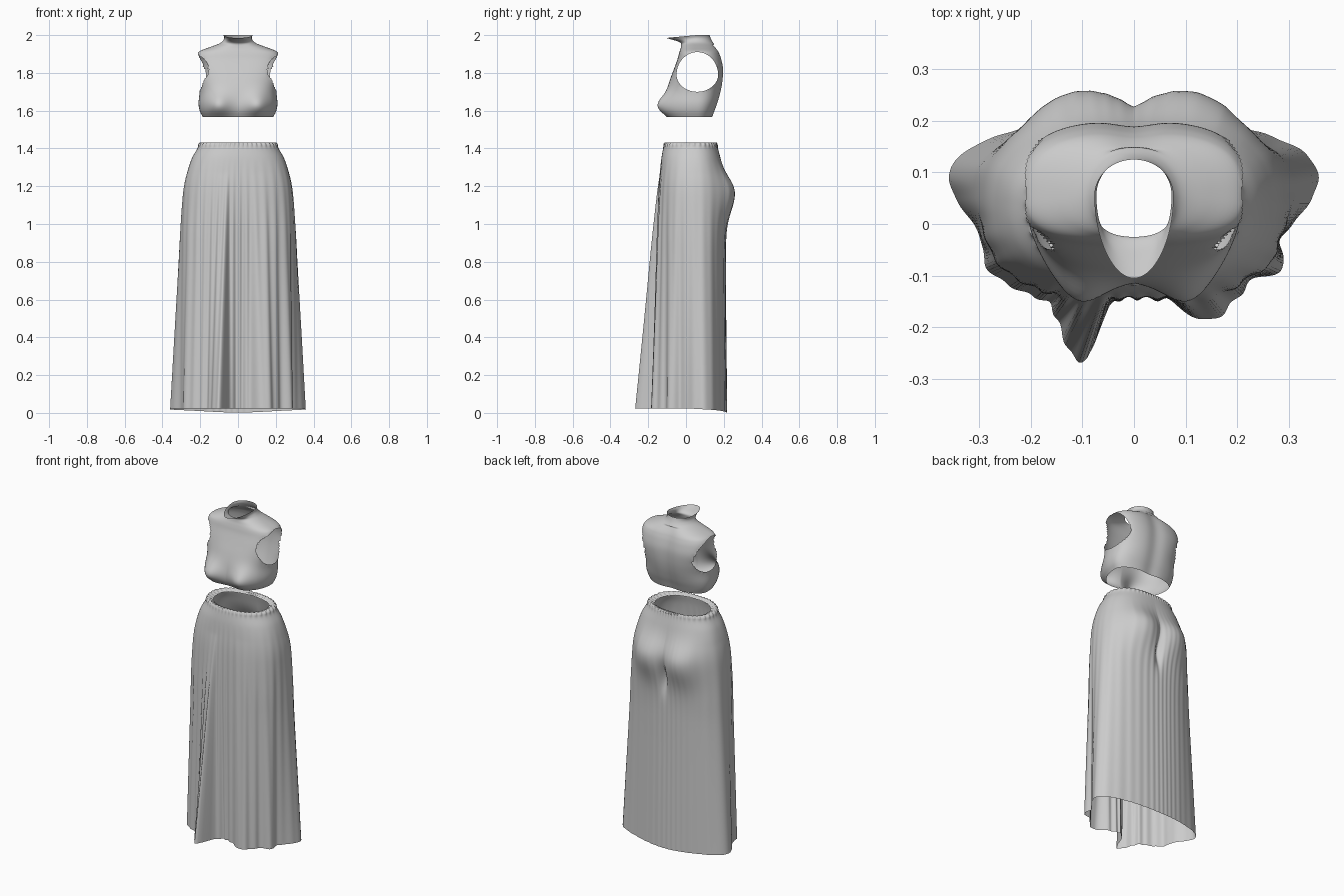
import bpy, bmesh, math
from math import cos, sin, pi, exp, atan2, hypot

if "Cube" in bpy.data.objects:
    bpy.data.objects.remove(bpy.data.objects["Cube"])

fabric = bpy.data.materials.new("light_grey_fabric")
fabric.diffuse_color = (0.6, 0.6, 0.6, 1)
fabric.use_nodes = True
fabric.node_tree.nodes["Principled BSDF"].inputs["Base Color"].default_value = fabric.diffuse_color


def curve(xs, ys, x):
    """Smooth interpolation through the points (xs, ys)."""
    n = len(xs)
    i = max(k for k in range(n - 1) if xs[k] <= x or k == 0)

    def slope(k):
        a, b = max(k - 1, 0), min(k + 1, n - 1)
        return (ys[b] - ys[a]) / (xs[b] - xs[a])
    h = xs[i + 1] - xs[i]
    t = (x - xs[i]) / h
    return ((2*t**3 - 3*t*t + 1) * ys[i] + (t**3 - 2*t*t + t) * h * slope(i)
            + (3*t*t - 2*t**3) * ys[i + 1] + (t**3 - t*t) * h * slope(i + 1))


def sample(rows, u):
    idx = list(range(len(rows)))
    return [curve(idx, [r[c] for r in rows], u) for c in range(len(rows[0]))]


def ring_radius(a, hx, front, back, power):
    hy = back if sin(a) > 0 else front
    return (abs(cos(a) / hx)**power + abs(sin(a) / hy)**power)**(-1 / power)


def loft(name, rows, steps, segs, place):
    """Open tube through the profile rows; place() gives each point."""
    bm = bmesh.new()
    rings = []
    for j in range((len(rows) - 1) * steps + 1):
        p = sample(rows, j / steps)
        rings.append([bm.verts.new(place(2 * pi * i / segs, p)) for i in range(segs)])
    for lo, hi in zip(rings, rings[1:]):
        for i in range(segs):
            k = (i + 1) % segs
            bm.faces.new((lo[i], lo[k], hi[k], hi[i]))
    return name, bm


def finish(name, bm):
    for f in bm.faces:
        f.smooth = True
    mesh = bpy.data.meshes.new(name)
    bm.to_mesh(mesh)
    bm.free()
    mesh.materials.append(fabric)
    bpy.context.collection.objects.link(bpy.data.objects.new(name, mesh))


# Halter top: height, half width, front y, back y, squareness, collar flare
TOP = [(1.567, .187, -.092, .143, 2.4, 0), (1.60, .203, -.108, .155, 2.4, 0),
       (1.64, .209, -.112, .170, 2.4, 0), (1.70, .204, -.103, .187, 2.5, 0),
       (1.76, .211, -.086, .197, 2.7, 0), (1.82, .222, -.064, .199, 2.9, 0),
       (1.87, .222, -.046, .190, 2.9, 0), (1.90, .216, -.038, .180, 2.8, 0),
       (1.917, .20, -.033, .172, 2.6, 0), (1.936, .15, -.027, .160, 2.3, 0),
       (1.955, .10, -.022, .147, 2, .004), (1.970, .08, -.02, .137, 2, .022),
       (1.985, .073, -.018, .130, 2, .055), (2.0, .077, -.015, .125, 2, .09)]
TOP_Y = .055


def top_point(a, p):
    z, hx, yf, yb, power, flare = p
    r = ring_radius(a, hx, TOP_Y - yf, yb - TOP_Y, power)
    x, y = r * cos(a), TOP_Y + r * sin(a)
    front, back = max(0, -sin(a)), max(0, sin(a))
    # bust, spine hollow and forward collar
    y -= .052 * exp(-((abs(x) - .11) / .065)**2 - ((z - 1.628) / .065)**2) * min(1, 2 * front)
    if z < 1.95:
        y -= .010 * exp(-(x / .05)**2) * back
    return x, y - flare * front, z - .17 * flare * front


name, bm = loft("halter_top", TOP, 5, 160, top_point)


# Armholes: egg-shaped openings through both sides
def egg(y, z):
    dy, dz = (y - .06) / .11, (z - 1.79) / (.12 if z > 1.79 else .09)
    return hypot(dy, dz)


gone = []
for f in bm.faces:
    c = f.calc_center_median()
    if abs(c.x) > .12 and egg(c.y, c.z) < 1:
        gone.append(f)
bmesh.ops.delete(bm, geom=gone, context='FACES')
for v in bm.verts:
    if v.is_boundary and abs(v.co.x) > .11 and 1.66 < v.co.z < 1.94:
        s = egg(v.co.y, v.co.z)
        v.co.y = .06 + (v.co.y - .06) / s
        v.co.z = 1.79 + (v.co.z - 1.79) / s
finish(name, bm)

# Skirt: height, half width, front y, back y, squareness
SKIRT = [(.022, .298, -.15, .205, 2.4), (.3, .298, -.15, .205, 2.4),
         (.6, .296, -.15, .205, 2.4), (.8, .295, -.15, .207, 2.4),
         (.95, .294, -.148, .209, 2.5), (1.1, .290, -.146, .206, 2.5),
         (1.2, .283, -.143, .20, 2.5), (1.28, .267, -.137, .19, 2.5),
         (1.35, .243, -.13, .18, 2.4), (1.40, .215, -.121, .169, 2.3),
         (1.422, .207, -.116, .164, 2.3), (1.431, .193, -.106, .155, 2.3),
         (1.418, .165, -.085, .132, 2.3)]
SKIRT_Y = .04
# Hem outline, counter-clockwise from the right side
HEM = [(.345, .05), (.358, .09), (.335, .135), (.28, .165), (.2, .19), (.1, .21), (0, .217),
       (-.1, .21), (-.2, .19), (-.28, .165), (-.335, .135), (-.36, .09), (-.345, .05),
       (-.30, -.02), (-.285, -.085), (-.22, -.13), (-.165, -.155), (-.142, -.205),
       (-.112, -.264), (-.085, -.25), (-.05, -.165), (0, -.13), (.07, -.15), (.14, -.188),
       (.19, -.155), (.235, -.105), (.288, -.09), (.285, -.03)]
polar = sorted((atan2(y - SKIRT_Y, x) % (2 * pi), hypot(x, y - SKIRT_Y)) for x, y in HEM)
polar = ([(a - 2 * pi, r) for a, r in polar[-3:]] + polar
         + [(a + 2 * pi, r) for a, r in polar[:3]])
HEM_A, HEM_R = zip(*polar)


def skirt_point(a, p):
    z, hx, yf, yb, power = p
    r = ring_radius(a, hx, SKIRT_Y - yf, yb - SKIRT_Y, power)
    front, back = max(0, -sin(a)), max(0, sin(a))
    # drape toward the hem, fine pleats, gathered waist
    w = max(0, 1 - (z - .022) / 1.25)**1.1
    r += w * (curve(HEM_A, HEM_R, a) - r)
    drape = max(0, min(1, (1.35 - z) / .4))
    r += .0035 * drape * (.3 + front) * cos(34 * a + 2 * sin(3 * a))
    r += .004 * exp(-((z - 1.43) / .018)**2) * cos(44 * a)
    x, y = r * cos(a), SKIRT_Y + r * sin(a)
    # fullness at the back, with a centre crease
    dz = (z - 1.17) / (.11 if z > 1.17 else .14)
    y += .060 * exp(-((abs(x) - .11) / .13)**2 - dz * dz) * min(1, 1.6 * back)
    y -= .03 * exp(-(x / .022)**2 - ((z - 1.05) / .09)**2) * (back > 0)
    return x, y, z - .022 * back * max(0, 1 - z / .3)


finish(*loft("long_skirt", SKIRT, 6, 320, skirt_point))
